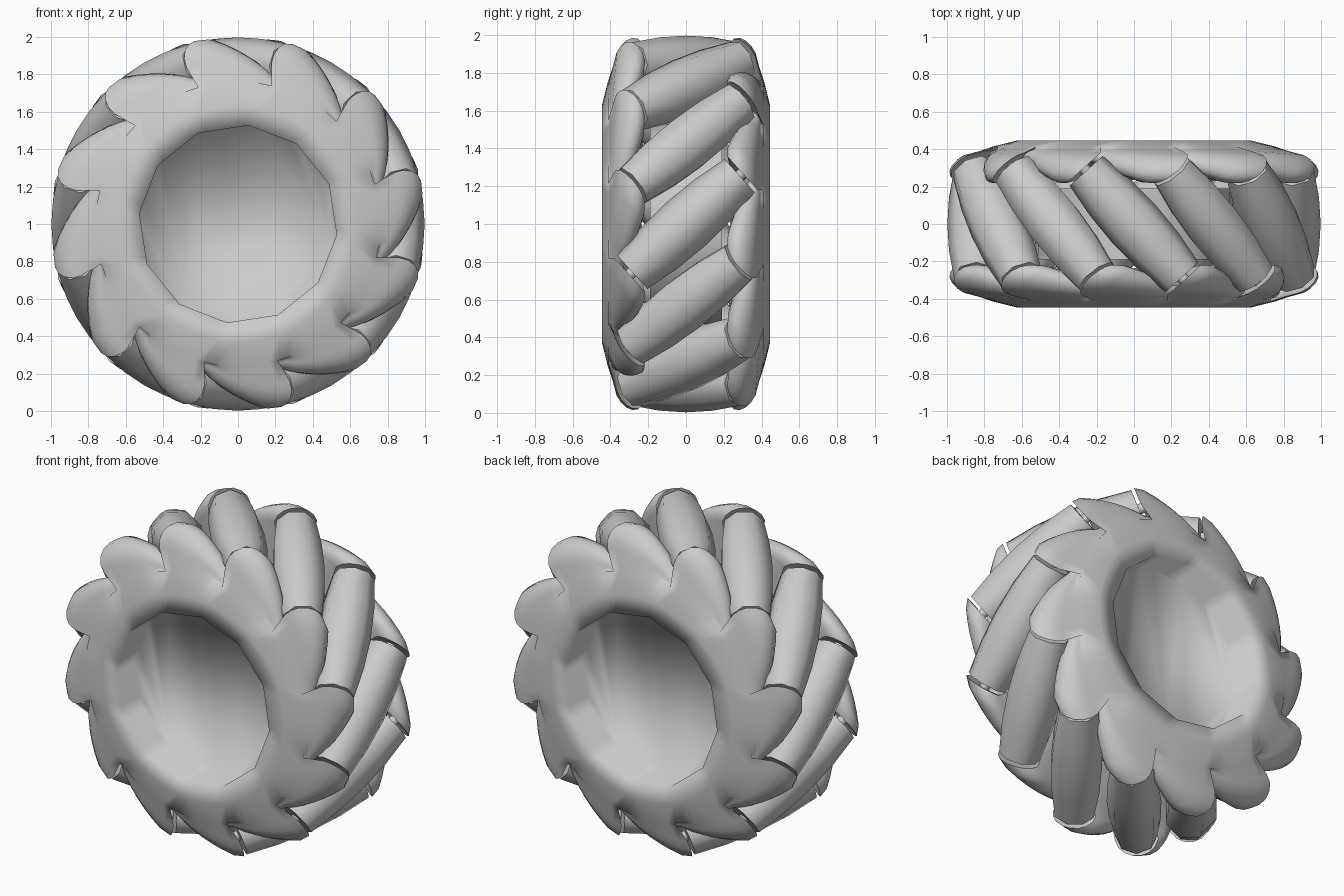
import bpy, bmesh
from math import sin, cos, radians, pi, hypot, atan2
from mathutils import Vector, Matrix

cube = bpy.data.objects.get("Cube")
if cube:
    bpy.data.objects.remove(cube, do_unlink=True)

COUNT = 12                 # rollers around the wheel
STEP = 2 * pi / COUNT
SLANT = radians(42)        # roller slant from the wheel axis
AXIS_R = 0.843             # distance of roller axes from the hub centre
HALF = 0.382               # roller half length
SOCKET = 0.402             # socket distance from the roller middle
CENTRE = Vector((0, 0, 1))

grey = bpy.data.materials.new("Light grey")
grey.use_nodes = True
grey.diffuse_color = (0.6, 0.6, 0.6, 1)
grey.node_tree.nodes["Principled BSDF"].inputs["Base Color"].default_value = (0.6, 0.6, 0.6, 1)


def frame(angle):
    """Radial, sideways and lengthwise directions of a roller."""
    radial = Vector((cos(angle), 0, sin(angle)))
    tangent = Vector((-sin(angle), 0, cos(angle)))
    along = Vector((0, cos(SLANT), 0)) + tangent * sin(SLANT)
    side = Vector((0, sin(SLANT), 0)) - tangent * cos(SLANT)
    return radial, side, along


def polar(r, angle, y):
    return Vector((r * cos(angle), y, r * sin(angle)))


def mix(a, b, t):
    return a + (b - a) * t


def finish(bm, name):
    bmesh.ops.recalc_face_normals(bm, faces=bm.faces)
    for f in bm.faces:
        f.smooth = True
    mesh = bpy.data.meshes.new(name)
    bm.to_mesh(mesh)
    bm.free()
    mesh.materials.append(grey)
    return mesh


def place(mesh, name, matrix):
    obj = bpy.data.objects.new(name, mesh)
    obj.matrix_world = matrix
    bpy.context.collection.objects.link(obj)


def loft(bm, rings):
    """Skin a list of closed rings and cap both ends."""
    n = len(rings[0])
    for a, b in zip(rings, rings[1:]):
        for i in range(n):
            bm.faces.new((a[i], a[(i + 1) % n], b[(i + 1) % n], b[i]))
    for ring in (rings[0], rings[-1]):
        cap = bm.faces.new(ring)
        for e in cap.edges:
            e.smooth = False


def barrel_mesh(name, stations, sides):
    bm = bmesh.new()
    rings = [[bm.verts.new((r * cos(2 * pi * i / sides), r * sin(2 * pi * i / sides), z))
              for i in range(sides)] for z, r in stations]
    loft(bm, rings)
    return finish(bm, name)


def plate_mesh():
    """Dished side plate whose rim swells into one curved finger per roller."""
    bm = bmesh.new()
    lean = atan2(SOCKET * sin(SLANT), AXIS_R)
    start_r = hypot(SOCKET * sin(SLANT), AXIS_R)
    start_y = -SOCKET * cos(SLANT)
    segments, arc, first = 8, 9, 4
    sections = []
    for k in range(COUNT):
        for s in range(segments + 1):
            u = s / segments
            angle = -k * STEP - lean - u * STEP
            rim_angle = angle + radians(11.4)
            rim_r = 0.53 * cos(STEP / 2) / cos(STEP / 2 - u * STEP)
            # recess wall and smooth outer face
            pts = [polar(rim_r, rim_angle, -0.265), polar(rim_r, rim_angle, -0.445),
                   polar(0.63, angle + radians(8), -0.445),
                   polar(0.76, angle + radians(4), -0.412)]
            # rounded finger section, shrinking toward the next notch
            fall = min(max((u - 0.1) / 0.8, 0), 1)
            middle = polar(mix(start_r, 0.745, fall), angle, mix(start_y, -0.365, fall))
            radius = mix(0.122, 0.05, fall)
            radial, side, _ = frame(angle + lean * (1 - u))
            for j in range(arc):
                a = radians(mix(-80, 105, j / (arc - 1)))
                pts.append(middle + radius * (cos(a) * radial + sin(a) * side))
            # inner face
            pts.append(polar(0.6, angle, -0.26))
            sections.append([bm.verts.new(p) for p in pts])
    total = len(sections)
    for i, a in enumerate(sections):
        b = sections[(i + 1) % total]
        for j in range(len(a) - 1):
            bm.faces.new((a[j], a[j + 1], b[j + 1], b[j]))
    # sharp edges around each socket, on both sides of its flat wall
    for i, a in enumerate(sections):
        if i % (segments + 1) in (0, segments):
            for j in range(first - 1, first + arc):
                bm.edges.get((a[j], a[j + 1])).smooth = False
    bmesh.ops.remove_doubles(bm, verts=bm.verts, dist=0.0005)
    # recess floor and inner wall
    open_edges = [e for e in bm.edges if e.is_boundary]
    bmesh.ops.holes_fill(bm, edges=open_edges, sides=0)
    return finish(bm, "side_plate")


# side plates: front, and the same turned half a revolution for the back
plate = plate_mesh()
place(plate, "front_side_plate", Matrix.Translation(CENTRE))
place(plate, "back_side_plate", Matrix.Translation(CENTRE) @ Matrix.Rotation(pi, 4, 'Z'))

# hub drum between the plates
drum = barrel_mesh("hub_drum", [(-0.19, 0.53), (0.19, 0.53)], 24)
place(drum, "hub_drum", Matrix.Translation(CENTRE) @ Matrix.Rotation(pi / 2, 4, 'X'))

# rollers and their pins
roller = barrel_mesh("roller", [(HALF * t, 0.154 - 0.035 * t * t)
                                for t in (-1, -0.5, 0, 0.5, 1)], 8)
pin = barrel_mesh("roller_pin", [(-0.43, 0.03), (0.43, 0.03)], 8)
for k in range(COUNT):
    radial, side, along = frame(k * STEP)
    turn = Matrix((radial, along.cross(radial), along)).transposed().to_4x4()
    matrix = Matrix.Translation(CENTRE + radial * AXIS_R) @ turn
    place(roller, f"roller_{k + 1}", matrix)
    place(pin, f"roller_pin_{k + 1}", matrix)
